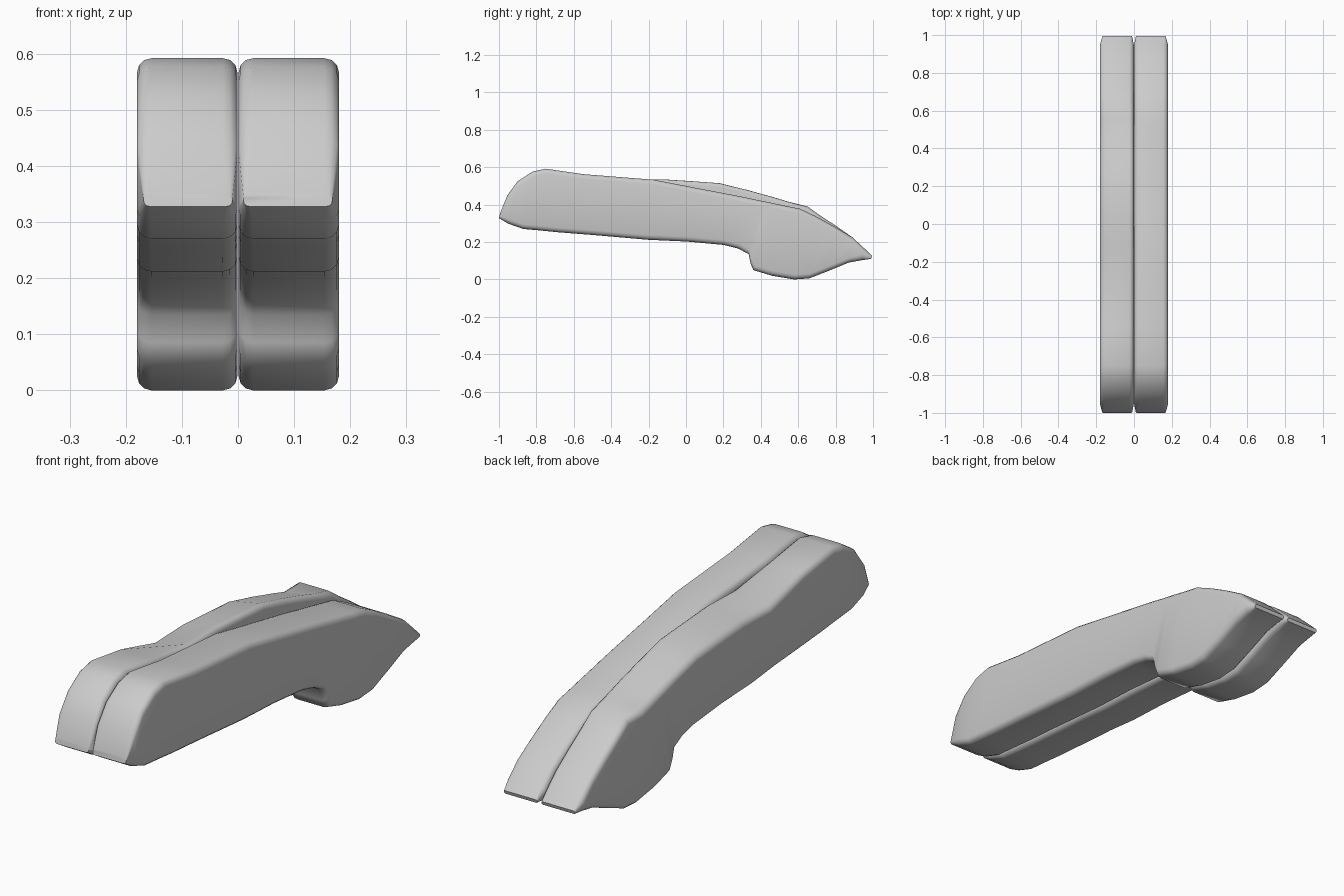
import bpy, bmesh, math

if "Cube" in bpy.data.objects:
    bpy.data.objects.remove(bpy.data.objects["Cube"])

# Stations along a leg: (y, z) of the lower edge, then (y, z) of the upper edge
START = [(-1.0, .328, -.995, .352), (-.95, .298, -.955, .45), (-.87, .27, -.90, .525),
         (-.78, .262, -.82, .577), (-.68, .252, -.75, .592), (-.5, .238, -.55, .563)]
END = [(.87, .09, .89, .225), (.94, .103, .955, .165), (.99, .11, .995, .125)]
# The left leg has a higher hump over the back half
RIGHT_MID = [(-.2, .212, -.17, .533), (0, .203, .05, .49), (.2, .185, .25, .452),
             (.28, .165, .33, .436), (.335, .135, .38, .425), (.345, .085, .42, .417),
             (.36, .05, .46, .409), (.46, .02, .53, .394), (.58, .0, .61, .378),
             (.66, .006, .69, .34), (.76, .045, .79, .285)]
LEFT_TOP = {-.2: (-.13, .541), 0: (.04, .53), .2: (.18, .52), .28: (.26, .5),
            .335: (.33, .483), .345: (.39, .466), .36: (.45, .45), .46: (.55, .42),
            .58: (.65, .39), .66: (.72, .34), .76: (.80, .288)}
LEFT_MID = [(-.35, .228, -.32, .535)] + [(y, z) + LEFT_TOP[y] for y, z, _, _ in RIGHT_MID]


def leg(name, side, stations, outer_drop):
    bm = bmesh.new()
    rings = []
    for i, (yb, zb, yt, zt) in enumerate(stations):
        h = math.hypot(yt - yb, zt - zb)
        end = i in (0, len(stations) - 1)
        x0, x1 = (.010, .168) if end else (.001, .18)
        r = min(.026, h * .4)
        # the hump slopes down towards the outer side
        drop = outer_drop if -.4 < yt < .6 else 0
        ring = []
        # rounded rectangle: four corners of four points each
        for cx, ct, a0 in ((x1 - r, h - r, 0), (x0 + r, h - r, 90),
                           (x0 + r, r, 180), (x1 - r, r, 270)):
            for k in range(4):
                a = math.radians(a0 + 30 * k)
                x = cx + r * math.cos(a)
                t = (ct + r * math.sin(a)) / h
                z = zb + (zt - zb) * t - drop * t * x / x1
                ring.append(bm.verts.new((side * x, yb + (yt - yb) * t, z)))
        rings.append(ring)
    n = len(rings[0])
    for a, b in zip(rings, rings[1:]):
        for k in range(n):
            bm.faces.new((a[k], a[(k + 1) % n], b[(k + 1) % n], b[k]))
    bm.faces.new(rings[0])
    bm.faces.new(rings[-1])
    bmesh.ops.recalc_face_normals(bm, faces=bm.faces)
    mesh = bpy.data.meshes.new(name)
    bm.to_mesh(mesh)
    bm.free()
    ob = bpy.data.objects.new(name, mesh)
    bpy.context.collection.objects.link(ob)
    bpy.ops.object.select_all(action='DESELECT')
    ob.select_set(True)
    bpy.context.view_layer.objects.active = ob
    bpy.ops.object.shade_smooth_by_angle(angle=math.radians(55))


# Two padded bars side by side
leg("right_leg", 1, START + RIGHT_MID + END, 0)
leg("left_leg", -1, START + LEFT_MID + END, .035)
